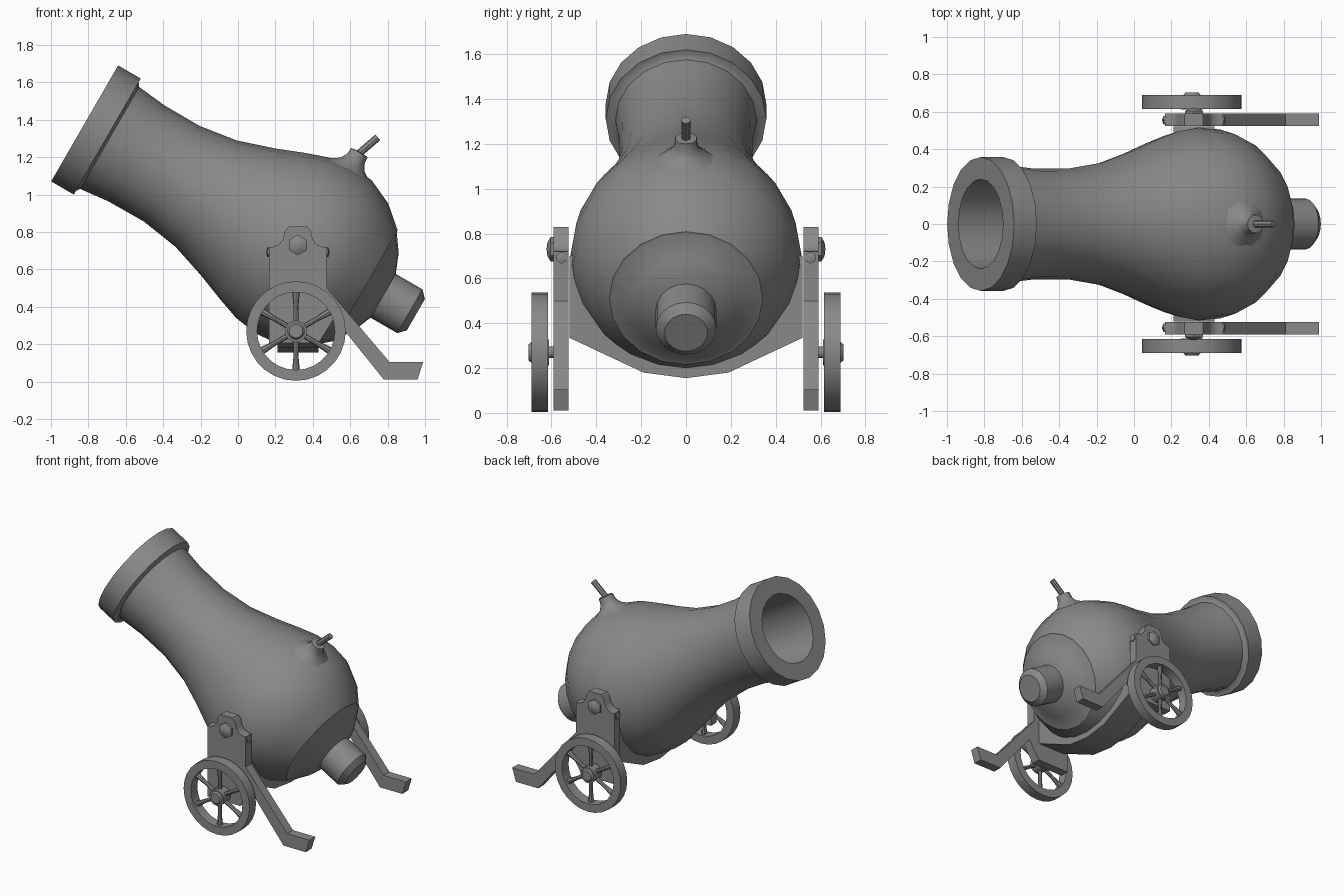
import bpy, bmesh, math
from mathutils import Matrix, Vector

if "Cube" in bpy.data.objects:
    bpy.data.objects.remove(bpy.data.objects["Cube"])

iron = bpy.data.materials.new("iron grey")
iron.diffuse_color = (0.25, 0.25, 0.25, 1)
iron.use_nodes = True
iron.node_tree.nodes["Principled BSDF"].inputs["Base Color"].default_value = iron.diffuse_color


def finish(name, bm, mirror=False):
    bmesh.ops.recalc_face_normals(bm, faces=bm.faces)
    me = bpy.data.meshes.new(name)
    bm.to_mesh(me)
    bm.free()
    me.materials.append(iron)
    ob = bpy.data.objects.new(name, me)
    bpy.context.collection.objects.link(ob)
    if mirror:
        m = ob.modifiers.new("other side", 'MIRROR')
        m.use_axis = (False, True, False)
    return ob


def frame(origin, axis, up):
    """Matrix whose local z runs along axis and local x along up."""
    z = Vector(axis).normalized()
    y = z.cross(Vector(up)).normalized()
    x = y.cross(z)
    m = Matrix((x, y, z)).transposed().to_4x4()
    m.translation = origin
    return m


def lathe(bm, profile, n, mat, closed=False):
    """Revolve (distance along axis, radius) points; radius 0 closes an end."""
    rings = []
    for t, r in profile:
        if r == 0:
            rings.append([bm.verts.new(mat @ Vector((0, 0, t)))])
        else:
            rings.append([bm.verts.new(mat @ Vector((r * math.cos(a), r * math.sin(a), t)))
                          for a in (2 * math.pi * i / n for i in range(n))])
    pairs = list(zip(rings, rings[1:]))
    if closed:
        pairs.append((rings[-1], rings[0]))
    for a, b in pairs:
        for i in range(n):
            j = (i + 1) % n
            if len(a) == 1:
                bm.faces.new((a[0], b[i], b[j]))
            elif len(b) == 1:
                bm.faces.new((a[i], b[0], a[j]))
            else:
                bm.faces.new((a[i], b[i], b[j], a[j]))


def prism(bm, pts, offset):
    """Extrude a flat polygon along an offset."""
    vs = [bm.verts.new(p) for p in pts]
    f = bm.faces.new(vs)
    ext = bmesh.ops.extrude_face_region(bm, geom=[f])['geom']
    bmesh.ops.translate(bm, verts=[v for v in ext if isinstance(v, bmesh.types.BMVert)], vec=offset)


AXIS = Vector((math.cos(math.radians(30)), 0, -0.5))
UP = Vector((0.5, 0, math.cos(math.radians(30))))
MUZZLE = Vector((-0.82, 0, 1.38))
tilt = frame(MUZZLE, AXIS, UP)

# Barrel with hollow bore, flared waist and round breech
bm = bmesh.new()
lathe(bm, [(0.95, 0), (0.95, 0.24), (0, 0.24), (0, 0.358), (0.14, 0.358), (0.14, 0.335),
           (0.155, 0.315), (0.32, 0.297), (0.54, 0.296), (0.75, 0.328), (0.95, 0.394),
           (1.1, 0.453), (1.22, 0.495), (1.35, 0.515), (1.48, 0.505), (1.62, 0.441),
           (1.735, 0.342), (1.735, 0.332), (1.80, 0.24), (1.845, 0.13), (1.86, 0)], 20, tilt)
finish("barrel", bm)

# Breech knob
bm = bmesh.new()
lathe(bm, [(1.78, 0), (1.78, 0.135), (2.008, 0.135), (2.045, 0.096), (2.045, 0)], 20, tilt)
finish("breech_knob", bm)

# Flared vent on top of the breech, and the fuse
bm = bmesh.new()
lathe(bm, [(0.47, 0.15), (0.50, 0.115), (0.525, 0.075), (0.56, 0.054), (0.60, 0.05), (0.605, 0)],
      10, frame(MUZZLE + AXIS * 1.35, UP, AXIS))
finish("vent", bm)
bm = bmesh.new()
lathe(bm, [(0, 0), (0, 0.02), (0.155, 0.02), (0.155, 0)], 8,
      frame(Vector((0.63, 0, 1.205)), (0.77, 0, 0.66), (0, 1, 0)))
finish("fuse", bm)

# Cradle under the breech: angular outside, curved inside
bm = bmesh.new()
half = [(0, 0.155), (0.19, 0.18), (0.52, 0.335), (0.52, 0.70)]
inner = [(0.48 * math.sin(math.radians(a)), 0.705 - 0.48 * math.cos(math.radians(a)))
         for a in range(-90, 91, 15)]
outer = half[::-1] + [(-y, z) for y, z in half[1:]]
prism(bm, [(0.21, y, z) for y, z in outer + inner], (0.22, 0, 0))
finish("cradle", bm)

# Side cheek: scooped shoulders above, sloping trail and foot behind
scoop = [(0.065 * math.sin(math.radians(a)), 0.085 * math.cos(math.radians(a)))
         for a in range(0, 91, 30)]
left = [(0.165 + 0.02 + dx, 0.805 - dz) for dx, dz in scoop]
left = [(0.165, 0.72)] + left + [(0.27, 0.83)]
right = [(0.64 - x, z) for x, z in reversed(left)]
outline = [(0.165, 0.205)] + left + right + [
    (0.475, 0.50), (0.81, 0.105), (0.99, 0.105), (0.96, 0.01), (0.78, 0.01),
    (0.515, 0.34), (0.43, 0.205)]
bm = bmesh.new()
prism(bm, [(x, -0.59, z) for x, z in outline], (0, 0.067, 0))
finish("cheek", bm, True)

# Trunnion nut and small shoulder bolts
bm = bmesh.new()
lathe(bm, [(0, 0), (0, 0.055), (0.016, 0.055), (0.03, 0.03), (0.034, 0)], 6,
      frame(Vector((0.32, -0.588, 0.73)), (0, -1, 0), (0, 0, 1)))
finish("trunnion_nut", bm, True)
bm = bmesh.new()
for x, s in ((0.168, -1), (0.472, 1)):
    lathe(bm, [(0, 0), (0, 0.027), (0.01, 0.027), (0.019, 0)], 6,
          frame(Vector((x, -0.555, 0.692)), (s, 0, 0), (0, 0, 1)))
finish("shoulder_bolts", bm, True)

# Wheel rim, hub with axle, and six spokes
wheel = frame(Vector((0.31, 0, 0.27)), (0, -1, 0), (0, 0, 1))
bm = bmesh.new()
lathe(bm, [(0.615, 0.266), (0.69, 0.266), (0.69, 0.208), (0.615, 0.208)], 28, wheel, True)
finish("wheel_rim", bm, True)
bm = bmesh.new()
lathe(bm, [(0.58, 0), (0.58, 0.026), (0.612, 0.026), (0.612, 0.058), (0.69, 0.058),
           (0.69, 0.046), (0.702, 0.036), (0.702, 0)], 16, wheel)
finish("wheel_hub", bm, True)
bm = bmesh.new()
for k in range(6):
    a = math.radians(60 * k)
    lathe(bm, [(0.04, 0.015), (0.13, 0.013), (0.195, 0.019), (0.215, 0.019)], 8,
          frame(Vector((0.31, -0.652, 0.27)), (math.sin(a), 0, math.cos(a)), (0, 1, 0)))
finish("wheel_spokes", bm, True)

# Smooth round parts, keep corners sharp
for ob in bpy.data.objects:
    ob.select_set(True)
    bpy.context.view_layer.objects.active = ob
bpy.ops.object.shade_smooth_by_angle(angle=math.radians(38))
